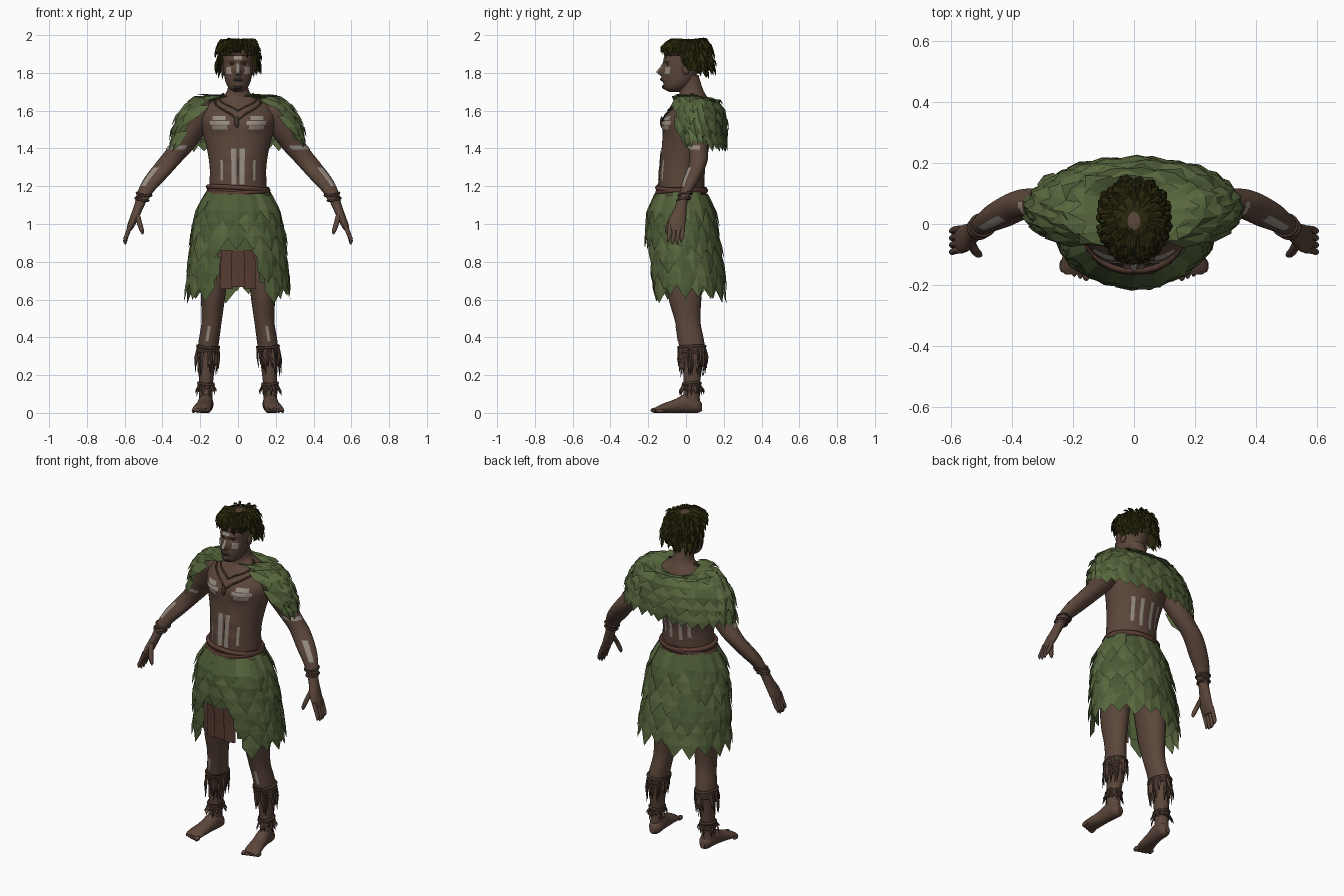
import bpy, bmesh, random
from math import sin, cos, pi, radians, exp
from mathutils import Vector

random.seed(4)
if "Cube" in bpy.data.objects:
    bpy.data.objects.remove(bpy.data.objects["Cube"])


def material(name, *rgb):
    m = bpy.data.materials.new(name)
    m.use_nodes = True
    m.diffuse_color = (*rgb, 1)
    m.node_tree.nodes["Principled BSDF"].inputs["Base Color"].default_value = (*rgb, 1)
    return m


SKIN = material("brown skin", .105, .061, .043)
LEAF = material("leaf green", .098, .138, .048)
LEAF_DARK = material("dark leaf green", .074, .108, .037)
HAIR = material("black olive hair", .023, .021, .004)
PAINT = material("chalk paint", .3, .26, .22)
CLOTH = material("reddish cloth", .098, .045, .032)
FIBRE = material("dry fibre", .06, .036, .025)
DARK = material("dark lips and eyes", .022, .016, .018)


def make(name, verts, faces, mats, index=None, smooth=True):
    mesh = bpy.data.meshes.new(name)
    mesh.from_pydata(verts, [], faces)
    for m in mats:
        mesh.materials.append(m)
    if index:
        mesh.polygons.foreach_set("material_index", index)
    bm = bmesh.new()
    bm.from_mesh(mesh)
    bmesh.ops.recalc_face_normals(bm, faces=bm.faces)
    bm.to_mesh(mesh)
    bm.free()
    ob = bpy.data.objects.new(name, mesh)
    bpy.context.collection.objects.link(ob)
    if smooth:
        bpy.ops.object.select_all(action='DESELECT')
        ob.select_set(True)
        bpy.context.view_layer.objects.active = ob
        bpy.ops.object.shade_smooth_by_angle(angle=radians(40))
    return ob


def surface(rows, side=1, bumps=(), up=0, lying=False):
    """Smooth stack of ellipses; a row is t, rx, ry, cy, then optional cx and z."""
    rows = sorted(tuple(r) + (0, r[0])[len(r) - 4:] for r in rows)

    def slope(i, k):
        lo, hi = max(i - 1, 0), min(i + 1, len(rows) - 1)
        return (rows[hi][k] - rows[lo][k]) / (rows[hi][0] - rows[lo][0])

    def f(a, t, off=0):
        t = min(max(t, rows[0][0]), rows[-1][0])
        i = max(j for j in range(len(rows) - 1) if rows[j][0] <= t)
        d = rows[i + 1][0] - rows[i][0]
        s = (t - rows[i][0]) / d
        h = s * s * (3 - 2 * s)
        rx, ry, cy, cx, z = [
            rows[i][k] * (1 - h) + rows[i + 1][k] * h
            + d * s * (1 - s) * ((1 - s) * slope(i, k) - s * slope(i + 1, k))
            for k in range(1, 6)]
        z += up * off
        for x0, z0, wx, wz, height in bumps:
            x = abs(rx * cos(a))
            off += max(0, -sin(a)) * height * exp(-((x - x0) / wx) ** 2 - ((z - z0) / wz) ** 2)
        p = Vector((side * (cx + (rx + off) * cos(a)), cy + (ry + off) * sin(a), z))
        return Vector((p.x, -p.z, p.y)) if lying else p
    f.span = rows[0][0], rows[-1][0]
    return f


def patch(name, f, a0, a1, t0, t1, mat, off=0, na=12, nt=8):
    """Open sheet lying on a surface."""
    verts = [f(a0 + (a1 - a0) * i / na, t0 + (t1 - t0) * j / nt, off)
             for j in range(nt + 1) for i in range(na + 1)]
    n = na + 1
    faces = [(j * n + i, j * n + i + 1, (j + 1) * n + i + 1, (j + 1) * n + i)
             for j in range(nt) for i in range(na)]
    return make(name, verts, faces, [mat])


def solid(name, f, mat, n=24, nt=24, span=None, off=0):
    """Closed body made from a surface."""
    t0, t1 = span or f.span
    verts = [f(2 * pi * i / n, t0 + (t1 - t0) * j / nt, off) for j in range(nt + 1) for i in range(n)]
    faces = [(j * n + i, j * n + (i + 1) % n, (j + 1) * n + (i + 1) % n, (j + 1) * n + i)
             for j in range(nt) for i in range(n)]
    faces += [tuple(range(n)), tuple(range(nt * n, nt * n + n))]
    return make(name, verts, faces, [mat])


def leaves(name, f, spots, mats):
    """Ridged pointed leaves; a spot is a, t, width, length, lift."""
    verts, faces, index = [], [], []
    for a, t, w, l, lift in spots:
        b = len(verts)
        for du, dt, k, ridge in ((-.5, 0, .1, 0), (0, 0, .1, .004), (.5, 0, .1, 0), (-.5, .55, .7, 0),
                                 (0, .55, .7, .006), (.5, .55, .7, 0), (0, 1, 1, 0)):
            verts.append(f(a + du * w, t + dt * l, .004 + k * lift + ridge))
        faces += [[b + i for i in q] for q in ((0, 1, 4, 3), (1, 2, 5, 4), (3, 4, 6), (4, 5, 6))]
        index += [random.randrange(len(mats))] * 4
    make(name, verts, faces, mats, index, smooth=False)


def cord(name, points, radius, mat, closed=False):
    cu = bpy.data.curves.new(name, 'CURVE')
    cu.dimensions, cu.bevel_depth, cu.bevel_resolution = '3D', radius, 1
    sp = cu.splines.new('POLY')
    sp.points.add(len(points) - 1)
    for q, p in zip(sp.points, points):
        q.co = (*p, 1)
    sp.use_cyclic_u = closed
    cu.materials.append(mat)
    bpy.context.collection.objects.link(bpy.data.objects.new(name, cu))


def ring(name, f, t, radius, mat, tilt=0.0):
    cord(name, [f(2 * pi * i / 28, t + tilt * sin(2 * pi * i / 28 + 1), radius * .4) for i in range(28)],
         radius, mat, True)


def ball(name, at, size, mat):
    rows = [(at[2] + size[2] * -cos(pi * k / 8), size[0] * sin(pi * k / 8) + .0005,
             size[1] * sin(pi * k / 8) + .0005, at[1], at[0]) for k in range(9)]
    solid(name, surface(rows), mat, 12, 12)


def paint(name, f, middle, half, t0, t1, mat=PAINT):
    patch(name, f, radians(middle - half), radians(middle + half), t0, t1, mat, .003)


# Torso and neck
torso = surface([(1.1, .16, .125, -.025), (1.2, .152, .122, -.025), (1.3, .15, .12, -.02),
                 (1.4, .165, .125, -.005), (1.5, .19, .13, .01), (1.57, .2, .125, .02),
                 (1.63, .17, .1, .035), (1.67, .1, .075, .04), (1.7, .06, .065, .03), (1.79, .05, .055, .01)],
                bumps=[(.085, 1.53, .065, .04, .022), (0, 1.3, .012, .12, -.008), (.05, 1.36, .03, .03, .005),
                       (.05, 1.27, .03, .03, .005)])
solid("torso", torso, SKIN, 64, 56)

# Head, with nose, brow, eye sockets, lips, chin
head = surface([(1.7, .02, .03, -.06), (1.715, .045, .055, -.055), (1.75, .065, .08, -.04), (1.8, .075, .09, -.03),
                (1.86, .08, .1, -.015), (1.91, .08, .1, -.005), (1.95, .065, .08, .005), (1.975, .02, .03, .01)],
               bumps=[(0, 1.803, .014, .02, .028), (0, 1.83, .01, .03, .012), (.03, 1.867, .03, .01, .008),
                      (.032, 1.845, .016, .012, -.012), (0, 1.765, .022, .01, .012), (0, 1.722, .02, .012, .01)])
solid("head", head, SKIN, 72, 60)
paint("lips", head, -90, 18, 1.757, 1.775, DARK)
paint("chin_beard", head, -90, 24, 1.712, 1.735, DARK)
paint("forehead_paint", head, -90, 14, 1.872, 1.9)
paint("nose_paint", head, -90, 5, 1.8, 1.85)
for s in (1, -1):
    paint("cheek_paint", head, -90 + s * 40, 13, 1.795, 1.83)
    ball("eye", (s * .031, -.093, 1.846), (.012, .008, .007), DARK)
    ball("ear", (s * .078, .0, 1.82), (.01, .02, .03), SKIN)
ring("headband", head, 1.9, .008, CLOTH)

# Hair cap and strands, open over the face
hair = surface([(0, .01, .01, .02, 0, 1.975), (.25, .06, .065, .02, 0, 1.97), (.55, .092, .11, .005, 0, 1.925),
                (.8, .1, .115, .015, 0, 1.87), (1.3, .1, .1, .04, 0, 1.755)], up=.6)
patch("hair_cap", hair, 0, 2 * pi, 0, .58, HAIR, na=32)
patch("hair_back", hair, radians(-10), radians(190), .56, 1.05, HAIR, na=24)
spots = []
for k in range(330):
    a, t = random.uniform(-pi / 2, 3 * pi / 2), random.uniform(.05, .95)
    if sin(a) < -.25:
        t = min(t, random.uniform(.2, .45))
    spots.append((a, t, .2, random.uniform(.25, .4), random.uniform(.004, .026)))
leaves("hair_strands", hair, spots, [HAIR])

# Chest, belly and back paint
for s in (1, -1):
    for k, (lo, hi) in enumerate(((16, 42), (12, 46), (18, 40))):
        paint("chest_paint", torso, -90 + s * (lo + hi) / 2, (hi - lo) / 2, 1.5 + k * .025, 1.521 + k * .025)
    paint("belly_paint", torso, -90 + s * 8, 5, 1.21, 1.4)
    paint("side_belly_paint", torso, -90 + s * 34, 3, 1.23, 1.34)
    paint("back_paint", torso, 90 + s * 12, 4, 1.24, 1.4)
    paint("outer_back_paint", torso, 90 + s * 32, 4, 1.26, 1.4)

# Necklace
for k, drop in enumerate((1.6, 1.55)):
    pts = [torso(radians(-90 + d), drop + (1.69 - drop) * (abs(d) / 90) ** .7, .008) for d in range(-90, 91, 10)]
    cord("necklace_cord", pts, .005, FIBRE)
ball("necklace_pendant", torso(radians(-92), 1.54, .01), (.012, .008, .03), FIBRE)

# Belt wrap
solid("belt_wrap", torso, CLOTH, 40, 6, (1.12, 1.195), .012)
for k in range(4):
    ring("belt_fold", torso, 1.135 + k * .017, .014, CLOTH, .012 * (-1) ** k)

# Leaf skirt, open at the front over a hanging cloth
skirt = surface([(1.17, .165, .13, -.025), (1.05, .212, .165, -.025), (.9, .236, .178, -.015),
                 (.75, .25, .186, 0), (.58, .258, .192, .008)])
patch("skirt_top", skirt, 0, 2 * pi, .86, 1.17, LEAF_DARK, na=40)
patch("skirt_lower", skirt, radians(-64), radians(244), .69, .86, LEAF_DARK, na=40)
spots = []
for row in range(7):
    for k in range(17):
        a = -pi / 2 + (k + row % 2 / 2 + random.uniform(-.15, .15)) * 2 * pi / 17
        z = 1.165 - row * .068 + random.uniform(-.015, .015)
        if z < .97 and sin(a) < -.91:
            continue
        spots.append((a, z, .42, -random.uniform(.14, .18), random.uniform(.012, .026)))
leaves("skirt_leaves", skirt, spots, [LEAF, LEAF_DARK])
for k in range(3):
    patch("loincloth_panel", skirt, radians(-113 + k * 15), radians(-97 + k * 15), .655 + .012 * (k % 2), .95,
          CLOTH, -.012 + .008 * (k % 2))

# Leaf cape over shoulders and back
cape_base = surface([(0, .09, .06, .05, 0, 1.665), (.3, .19, .11, .05, 0, 1.672), (.6, .275, .138, .05, 0, 1.61),
                     (.9, .325, .15, .05, 0, 1.51), (1.3, .345, .155, .05, 0, 1.37)], up=.6)


def cape(u, t, off=0):
    start = -60 + 30 * t
    a = radians(start + u * (180 - 2 * start))
    p = cape_base(a, t, off)
    p.z -= .035 * max(0, sin(a)) * (1 - .8 * t)
    return p


patch("cape_base", cape, 0, 1, .05, 1.08, LEAF_DARK, na=40, nt=12)
spots = []
for row in range(6):
    n = 9 + row * 2
    for k in range(n + 1):
        spots.append(((k + row % 2 / 2 + random.uniform(-.2, .2)) / (n + .5), row * .19 + random.uniform(-.03, .03),
                      1.25 / n, random.uniform(.3, .38), random.uniform(.01, .024)))
leaves("cape_leaves", cape, spots, [LEAF, LEAF, LEAF_DARK])

for s, word in ((1, "left_"), (-1, "right_")):
    # Arm, wrist cords and paint
    arm = surface([(1.66, .03, .04, .03, .19), (1.6, .075, .07, .035, .2), (1.5, .075, .066, .05, .24),
                   (1.4, .07, .052, .065, .305), (1.33, .065, .048, .065, .365), (1.24, .058, .044, .03, .44),
                   (1.17, .042, .032, 0, .49), (1.12, .033, .028, -.018, .512)], s)
    solid(word + "arm", arm, SKIN, 24, 36)
    for k in range(3):
        ring(word + "wrist_cord", arm, 1.13 + k * .014, .006, FIBRE, .008 * (-1) ** k)
    paint(word + "forearm_paint", arm, -50, 16, 1.2, 1.3)
    paint(word + "bicep_paint", arm, -50, 60, 1.395, 1.415)

    # Hand
    palm = surface([(1.13, .03, .028, -.018, .51), (1.08, .026, .034, -.03, .53), (1.03, .024, .045, -.045, .55),
                    (.99, .02, .045, -.05, .567), (.965, .013, .036, -.05, .577)], s)
    solid(word + "palm", palm, SKIN, 20, 12)
    for k in range(4):
        y, tip = -.016 - k * .023, .885 + .012 * abs(k - 1.5)
        finger = surface([(1, .013, .012, y, .566), (.94, .012, .011, y - .003, .589),
                          (tip + .015, .01, .009, y - .008, .598), (tip, .003, .003, y - .01, .596)], s)
        solid(word + "finger", finger, SKIN, 10, 10)
    thumb = surface([(1.06, .014, .016, -.06, .536), (1, .014, .014, -.09, .52),
                     (.96, .011, .011, -.1, .508), (.945, .003, .003, -.1, .505)], s)
    solid(word + "thumb", thumb, SKIN, 10, 10)

    # Leg
    leg = surface([(.95, .09, .11, 0, .1), (.75, .075, .1, -.008, .125), (.6, .063, .086, -.005, .133),
                   (.48, .053, .067, .01, .14), (.36, .054, .068, .03, .157), (.25, .044, .052, .035, .165),
                   (.14, .036, .042, .03, .17), (.05, .036, .044, .03, .172)], s,
                  bumps=[(.05, .48, .03, .04, .004)])
    solid(word + "leg", leg, SKIN, 28, 36)
    paint(word + "shin_paint", leg, -80, 8, .38, .46)

    # Calf and ankle wraps with hanging fringe
    for top, low, count, length in ((.355, .32, 34, .13), (.16, .125, 18, .05)):
        solid(word + "leg_wrap", leg, FIBRE, 24, 4, (low, top), .008)
        ring(word + "wrap_cord", leg, top - .006, .008, FIBRE, .006)
        ring(word + "wrap_cord", leg, low + .006, .008, FIBRE, -.006)
        leaves(word + "leg_fringe", leg,
               [(random.uniform(0, 2 * pi), low + .02, .28, -length * random.uniform(.6, 1.2),
                 random.uniform(.006, .024)) for k in range(count)], [FIBRE, SKIN])

    # Foot and toes
    foot = surface([(-.085, .016, .02, .03, .168), (-.06, .036, .04, .04, .168), (0, .04, .05, .05, .172),
                    (.06, .042, .036, .036, .18), (.12, .048, .025, .025, .19), (.155, .045, .016, .017, .195),
                    (.165, .03, .01, .015, .195)], s, lying=True)
    solid(word + "foot", foot, SKIN, 24, 24)
    for k in range(5):
        size = .014 if k == 0 else .0105
        ball(word + "toe", (s * (.157 + k * .0195), -.165 + k * .007, size), (size * .9, .022, size), SKIN)
